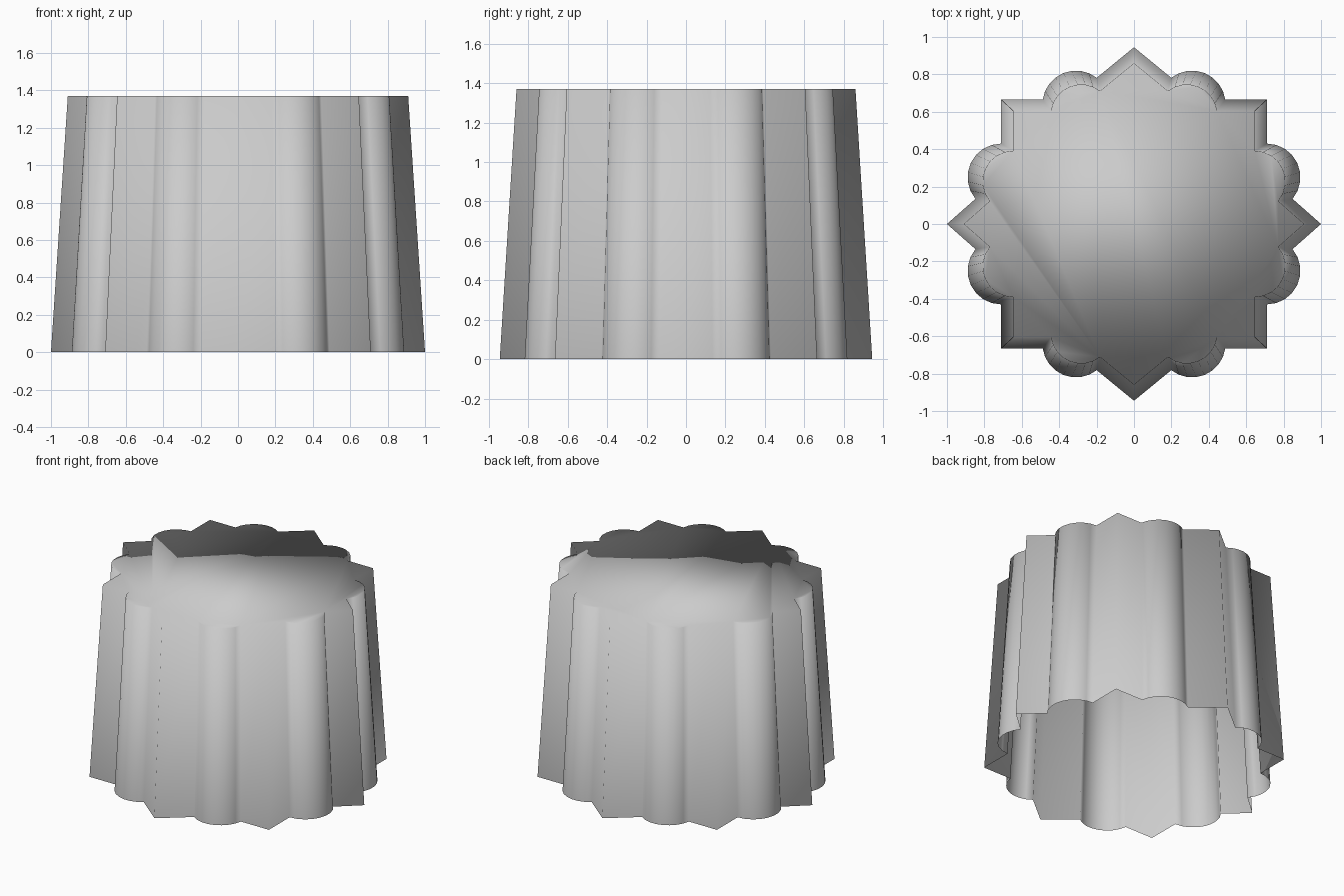
import bpy, bmesh, math

if "Cube" in bpy.data.objects:
    bpy.data.objects.remove(bpy.data.objects["Cube"])

HEIGHT, TAPER, R, SEG = 1.37, 0.91, 0.18, 8


def arc(cx, cy, a0, a1):
    """Points of a rounded lobe, angles in degrees."""
    return [(cx + R * math.cos(math.radians(a0 + (a1 - a0) * i / SEG)),
             cy + R * math.sin(math.radians(a0 + (a1 - a0) * i / SEG)))
            for i in range(SEG + 1)]


# Quarter outline: side point, lobe, square corner, lobe, back point
quarter = ([(1.0, 0.0)] + arc(0.71, 0.25, -40, 90)
           + [(0.71, 0.665)] + arc(0.31, 0.64, 8, 128) + [(0.0, 0.945)])

# Mirror into the full outline
half = quarter + [(-x, y) for x, y in reversed(quarter[:-1])]
outline = half + [(x, -y) for x, y in reversed(half[1:-1])]

# Tapered wall, open below, closed by a flat cap
bm = bmesh.new()
low = [bm.verts.new((x, y, 0)) for x, y in outline]
high = [bm.verts.new((x * TAPER, y * TAPER, HEIGHT)) for x, y in outline]
n = len(outline)
for i in range(n):
    j = (i + 1) % n
    bm.faces.new((low[i], low[j], high[j], high[i]))
bm.faces.new(high)
for f in bm.faces:
    f.smooth = True

mesh = bpy.data.meshes.new("scalloped_cover")
bm.to_mesh(mesh)
bm.free()
cover = bpy.data.objects.new("scalloped_cover", mesh)
bpy.context.collection.objects.link(cover)
